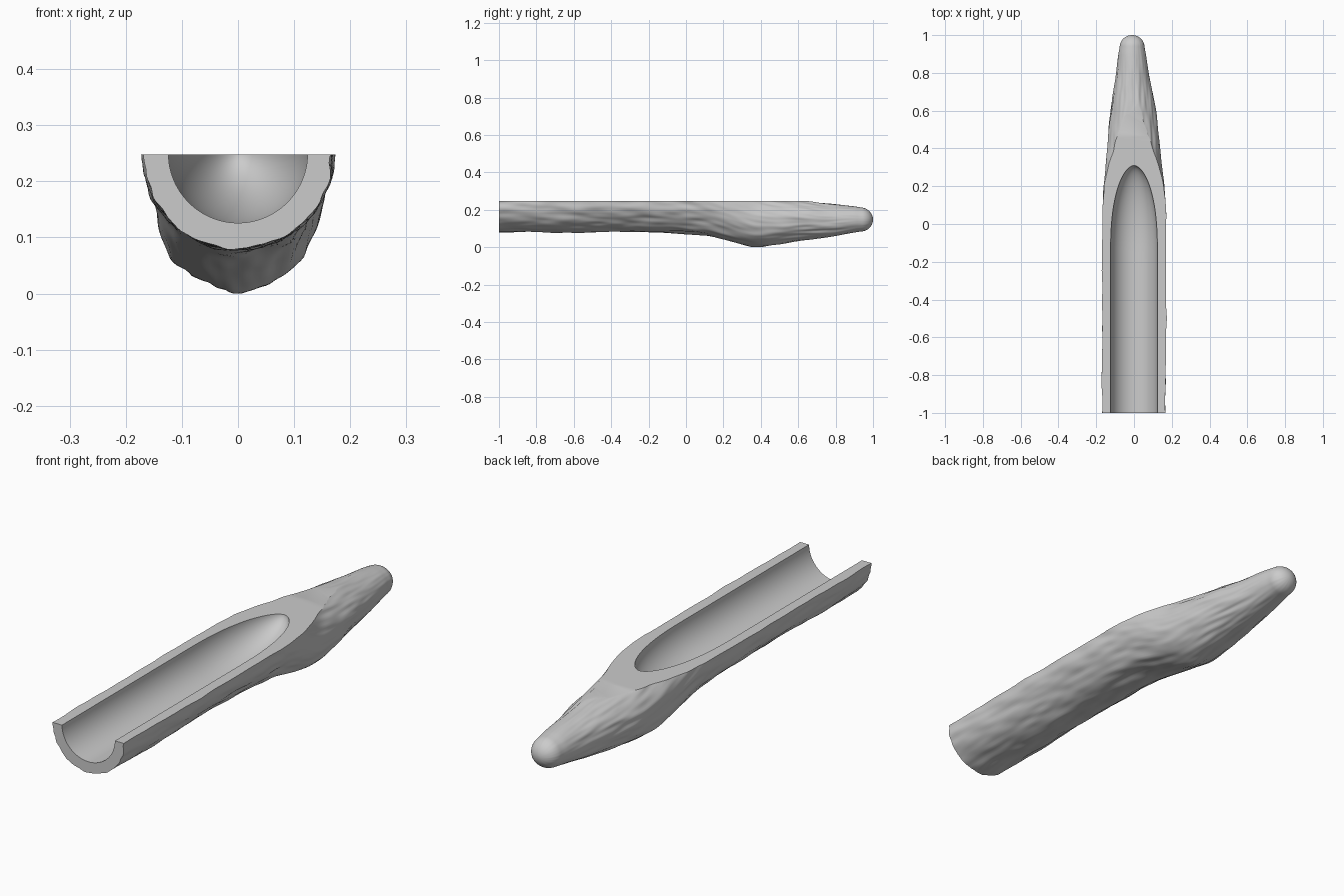
import bpy, bmesh, math
from mathutils import Vector, noise, Matrix

cube = bpy.data.objects.get("Cube")
if cube:
    bpy.data.objects.remove(cube)

TOP = 0.248      # height of the flat cut face
SIDES = 120

# Stations along the body: y, half width, underside, uncut top, x centre
STATIONS = [
    (-1.0, 0.168, 0.080, 0.420, 0.0),
    (-0.5, 0.168, 0.080, 0.420, 0.0),
    (-0.1, 0.168, 0.077, 0.420, 0.0),
    (0.1, 0.164, 0.062, 0.400, 0.0),
    (0.2, 0.159, 0.042, 0.375, 0.0),
    (0.3, 0.151, 0.016, 0.335, 0.0),
    (0.38, 0.143, 0.003, 0.300, 0.0),
    (0.5, 0.131, 0.017, 0.266, -0.003),
    (0.6, 0.116, 0.035, 0.252, -0.005),
    (0.75, 0.094, 0.052, 0.234, -0.008),
    (0.9, 0.073, 0.078, 0.218, -0.01),
    (0.94, 0.066, 0.084, 0.212, -0.01),
    (1.0, 0.064, 0.088, 0.206, -0.01),
]


def section(y):
    """Smoothly interpolate the station values at y."""
    i = max(k for k in range(len(STATIONS) - 1) if STATIONS[k][0] <= y + 1e-6)
    p = [STATIONS[min(max(k, 0), len(STATIONS) - 1)] for k in (i - 1, i, i + 1, i + 2)]
    span = p[2][0] - p[1][0]
    t = (y - p[1][0]) / span
    values = []
    for c in range(1, 5):
        m0 = (p[2][c] - p[0][c]) / (p[2][0] - p[0][0]) * span
        m1 = (p[3][c] - p[1][c]) / (p[3][0] - p[1][0]) * span
        values.append((2*t**3 - 3*t**2 + 1) * p[1][c] + (t**3 - 2*t**2 + t) * m0
                      + (3*t**2 - 2*t**3) * p[2][c] + (t**3 - t**2) * m1)
    return values


def bark(a, y):
    """Gentle lengthwise ridges, fading out towards the tip."""
    fade = min(1, max(0.1, (0.95 - y) / 0.3))
    around = Vector((math.cos(a), math.sin(a), 0))
    broad = noise.noise(around * 2.2 + Vector((0, 0, y * 4)))
    fine = noise.noise(around * 6 + Vector((5, 2, y * 9 + math.sin(a))))
    return fade * (0.007 * broad + 0.005 * fine)


def loft(bm, rings):
    """Skin a list of point rings into a closed solid."""
    loops = [[bm.verts.new(p) for p in ring] for ring in rings]
    n = len(loops[0])
    for a, b in zip(loops, loops[1:]):
        for k in range(n):
            bm.faces.new((a[k], a[(k + 1) % n], b[(k + 1) % n], b[k]))
    bm.faces.new(loops[0])
    bm.faces.new(loops[-1])
    bmesh.ops.recalc_face_normals(bm, faces=bm.faces)


def make_object(name, bm, mat):
    mesh = bpy.data.meshes.new(name)
    bm.to_mesh(mesh)
    bm.free()
    mesh.materials.append(mat)
    obj = bpy.data.objects.new(name, mesh)
    bpy.context.collection.objects.link(obj)
    return obj


grey = bpy.data.materials.new("plain grey")
grey.use_nodes = True
grey.diffuse_color = (0.6, 0.6, 0.6, 1)
grey.node_tree.nodes["Principled BSDF"].inputs["Base Color"].default_value = (0.6, 0.6, 0.6, 1)

# Body: rough rounded shaft with a swollen belly and a blunt tapered tip
CAP = 0.94
ys = [-1 + (CAP + 1) * k / 180 for k in range(181)]
ys += [CAP + (1 - CAP) * math.sin(math.pi / 2 * k / 14) for k in range(1, 14)] + [0.9999]
rings = []
for y in ys:
    rx, low, high, cx = section(y)
    cz, rz = (low + high) / 2, (high - low) / 2
    shrink = math.sqrt(1 - ((y - CAP) / (1 - CAP)) ** 2) if y > CAP else 1
    ring = []
    for k in range(SIDES):
        a = math.tau * k / SIDES
        d = bark(a, y)
        ring.append((cx + (rx + d) * shrink * math.cos(a), y,
                     max(0, cz + (rz + d) * shrink * math.sin(a))))
    rings.append(ring)
bm = bmesh.new()
loft(bm, rings)

# Slice the upper side flat
cut = bmesh.ops.bisect_plane(bm, geom=bm.verts[:] + bm.edges[:] + bm.faces[:],
                             plane_co=(0, 0, TOP), plane_no=(0, 0, 1), clear_outer=True)
rim = [e for e in cut["geom_cut"] if isinstance(e, bmesh.types.BMEdge)]
bmesh.ops.holes_fill(bm, edges=[e for e in bm.edges if e.is_boundary], sides=0)
bmesh.ops.recalc_face_normals(bm, faces=bm.faces)
body = make_object("hollowed_shaft", bm, grey)

# Groove cutter: round bar with an ogive nose
bm = bmesh.new()
nose = [(-1.1, 0.124), (-0.3, 0.124)]
START, END = -0.15, 0.31
for k in range(33):
    u = math.sin(math.pi / 2 * k / 32)
    nose.append((START + (END - START) * u, max(0.0005, 0.124 * (1 - u ** 2.4) ** 0.55)))
loft(bm, [[(r * math.cos(math.tau * k / 96), y, 0.25 + r * math.sin(math.tau * k / 96))
           for k in range(96)] for y, r in nose])
cutter = make_object("groove_cutter", bm, grey)

hollow = body.modifiers.new("groove", 'BOOLEAN')
hollow.operation = 'DIFFERENCE'
hollow.solver = 'EXACT'
hollow.object = cutter

bpy.ops.object.select_all(action='DESELECT')
body.select_set(True)
bpy.context.view_layer.objects.active = body
bpy.ops.object.modifier_apply(modifier=hollow.name)
bpy.data.objects.remove(cutter)
bpy.ops.object.shade_smooth_by_angle(angle=math.radians(35))
